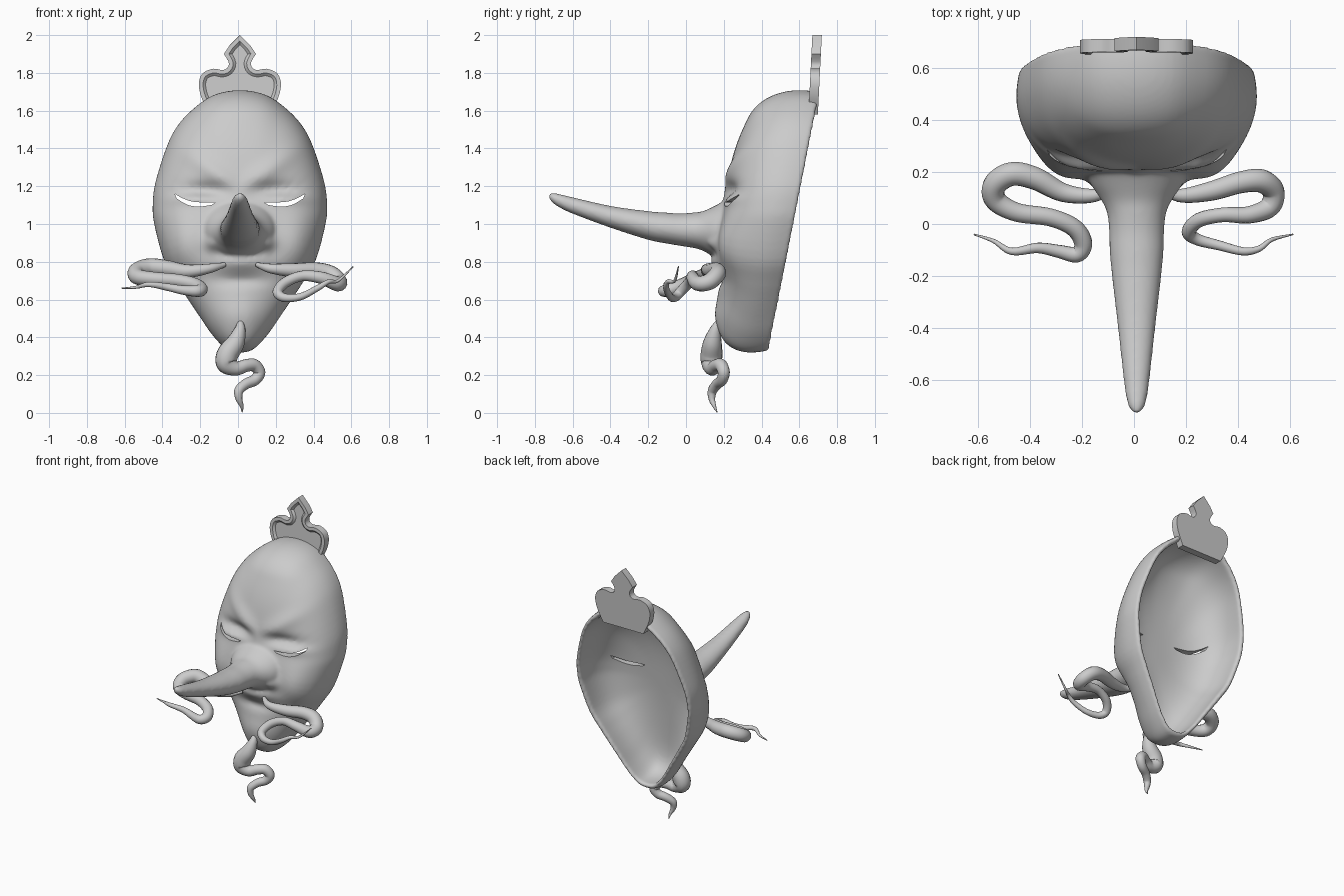
import bpy, bmesh, math

if "Cube" in bpy.data.objects:
    bpy.data.objects.remove(bpy.data.objects["Cube"])

CX, CZ = 0.01, 1.0          # middle of the face


def catmull(pts, n, closed=False):
    """Smooth interpolating path through points of any dimension."""
    out, m = [], len(pts)
    get = (lambda i: pts[i % m]) if closed else (lambda i: pts[max(0, min(m - 1, i))])
    for i in range(m if closed else m - 1):
        p0, p1, p2, p3 = (get(i + k) for k in (-1, 0, 1, 2))
        for k in range(n):
            t = k / n
            out.append([0.5 * (2 * b + (c - a) * t + (2 * a - 5 * b + 4 * c - d) * t * t
                               + (3 * b - a - 3 * c + d) * t ** 3)
                        for a, b, c, d in zip(p0, p1, p2, p3)])
    if not closed:
        out.append(list(pts[-1]))
    return out


def new_object(name, bm):
    bmesh.ops.recalc_face_normals(bm, faces=bm.faces)
    me = bpy.data.meshes.new(name)
    bm.to_mesh(me)
    bm.free()
    ob = bpy.data.objects.new(name, me)
    bpy.context.collection.objects.link(ob)
    return ob


def bridge(bm, a, b):
    n = len(a)
    for i in range(n):
        bm.faces.new((a[i], a[(i + 1) % n], b[(i + 1) % n], b[i]))


# --- face relief ---
def rim(z):
    return 0.425 + 0.197 * (z - 0.33)


DEPTH = catmull([(0.3, .41), (0.5, .35), (0.7, .335), (1.0, .36), (1.3, .395), (1.5, .42),
                 (1.6, .455), (1.72, .505)], 8)


def depth(z):
    for (a, da), (b, db) in zip(DEPTH, DEPTH[1:]):
        if z <= b:
            return da + (db - da) * max(0, z - a) / (b - a)
    return DEPTH[-1][1]


# x, z, width, height, amount
BUMPS = [(.31, .89, .13, .16, .055),    # cheek
         (0, .98, .14, .11, .06),       # nose root
         (.135, .905, .045, .045, .06),  # nostril wing
         (0, .80, .16, .05, .045),      # upper lip
         (0, .70, .13, .03, -.02),      # mouth
         (0, .52, .12, .08, .015),      # chin
         (.19, 1.18, .13, .04, -.035),  # eye socket
         (.24, 1.135, .10, .022, .025)]  # eyelid


def relief(x, z):
    u = abs(x - CX)
    s = sum(a * math.exp(-((u - bx) / w) ** 2 - ((z - bz) / h) ** 2) for bx, bz, w, h, a in BUMPS)
    line = 1.19 + 0.62 * u                       # slanting brow ridge
    s += 0.022 * math.exp(-((z - line) / 0.06) ** 2 - ((u - 0.12) / 0.15) ** 2)
    return s


# --- mask shell: outer skin, rounded rim, plain inner skin ---
half = [(.07, .33), (.145, .405), (.215, .505), (.277, .597), (.337, .688), (.407, .81), (.458, 1.0), (.466, 1.1),
        (.452, 1.22), (.392, 1.41), (.336, 1.52), (.254, 1.61), (.14, 1.688)]
loop = [(0, .314)] + half + [(0, 1.714)] + [(-x, z) for x, z in reversed(half)]
outline = catmull(loop, 4, True)
bm = bmesh.new()
WALL = .048


def ring_at(r, h, inset, inner=False, back=0):
    ring = []
    for ox, oz in outline:
        dx, dz = ox, oz - CZ
        f = r * (1 - inset / math.hypot(dx, dz))
        x, z = CX + dx * f, CZ + dz * f
        b = 0 if inner else relief(x, z) * min(1, h * 1.6)
        y = rim(z) - (depth(z) - (WALL if inner else 0)) * h - b + back
        ring.append(bm.verts.new((x, y, z)))
    return ring


def skin(inner):
    rings = []
    for k in range(1, 41):
        r = math.sin(k / 40 * math.pi / 2)
        h = max(0, 1 - r ** 2.8) ** (1 / 2.8)
        tuck = .014 * max(0, 1 - h / .35) ** 2     # wall curls in at the rim
        rings.append(ring_at(r, h, WALL if inner else tuck, inner))
    for a, b in zip(rings, rings[1:]):
        bridge(bm, a, b)
    bm.faces.new(rings[0])
    return rings[-1]


last = skin(False)
for inset, back in ((.019, .010), (.030, .014), (.040, .010)):
    ring = ring_at(1, 0, inset, back=back)
    bridge(bm, last, ring)
    last = ring
bridge(bm, last, skin(True))

# --- long nose, lofted from ellipses: y, z, half width, half height ---
sections = [(.205, .965, .20, .16), (.15, .96, .175, .135), (.09, .963, .135, .105), (.04, .967, .113, .094),
            (-.03, .97, .106, .086), (-.1, .978, .104, .082), (-.2, .992, .095, .076), (-.4, 1.038, .072, .058),
            (-.6, 1.098, .050, .044), (-.67, 1.123, .040, .036), (-.71, 1.14, .027, .025),
            (-.728, 1.15, .010, .010)]
prev = None
for y, z, w, h in catmull(sections, 4):
    ring = [bm.verts.new((CX + w * math.cos(t * math.pi / 16), y, z + h * math.sin(t * math.pi / 16)))
            for t in range(32)]
    if prev:
        bridge(bm, prev, ring)
    else:
        bm.faces.new(ring)
    prev = ring
bm.faces.new(prev)
mask = new_object("mask", bm)

# --- eye slit cutters ---
upper = [(.345, 1.16), (.30, 1.135), (.24, 1.117), (.13, 1.113)]
lower = [(.15, 1.101), (.22, 1.092), (.28, 1.103), (.335, 1.135)]
bm = bmesh.new()
for s in (-1, 1):
    shape = catmull(upper, 4) + catmull(lower, 4)
    ends = [[bm.verts.new((CX + s * x, y, z)) for x, z in shape] for y in (0.0, 0.5)]
    bridge(bm, *ends)
    for r in ends:
        bm.faces.new(r)
cutter = new_object("eye_cutter", bm)
cutter.hide_render = True

# blend the nose into the mask, then open the eyes
m = mask.modifiers.new("blend", 'REMESH')
m.mode, m.voxel_size, m.use_smooth_shade = 'VOXEL', 0.01, True
m = mask.modifiers.new("soften", 'SMOOTH')
m.factor, m.iterations = 0.5, 10
m = mask.modifiers.new("eyes", 'BOOLEAN')
m.operation, m.object, m.solver = 'DIFFERENCE', cutter, 'EXACT'
dg = bpy.context.evaluated_depsgraph_get()
final = bpy.data.meshes.new_from_object(mask.evaluated_get(dg))
mask.modifiers.clear()
mask.data = final
bpy.data.objects.remove(cutter)


# --- moustache and beard: tapered curling tubes (x, y, z, radius) ---
def tendril(name, pts):
    cu = bpy.data.curves.new(name, 'CURVE')
    cu.dimensions = '3D'
    cu.bevel_depth, cu.bevel_resolution, cu.use_fill_caps = 1.0, 5, True
    path = catmull(pts, 7)
    sp = cu.splines.new('POLY')
    sp.points.add(len(path) - 1)
    for p, (x, y, z, r) in zip(sp.points, path):
        p.co, p.radius = (x, y, z, 1), max(r, 0.002)
    bpy.context.collection.objects.link(bpy.data.objects.new(name, cu))


tendril("moustache_left", [
    (-.07, .15, .785, .012), (-.15, .11, .765, .025), (-.27, .12, .75, .036), (-.38, .175, .765, .044),
    (-.47, .192, .772, .046), (-.535, .15, .75, .045), (-.53, .09, .72, .042), (-.45, .045, .71, .037),
    (-.32, .025, .70, .035), (-.23, -.015, .68, .035), (-.195, -.075, .655, .035), (-.22, -.117, .645, .031),
    (-.29, -.105, .65, .025), (-.37, -.092, .665, .02), (-.47, -.105, .68, .014), (-.54, -.065, .665, .008),
    (-.615, -.04, .66, .003)])
tendril("moustache_right", [
    (.10, .15, .785, .012), (.17, .11, .765, .025), (.29, .125, .755, .037), (.41, .16, .755, .042),
    (.49, .165, .735, .045), (.535, .125, .695, .043), (.52, .065, .685, .04), (.44, .035, .715, .033),
    (.34, .035, .725, .028), (.25, .015, .69, .028), (.21, -.03, .64, .027), (.245, -.06, .61, .023),
    (.33, -.083, .615, .019), (.42, -.105, .66, .016), (.48, -.095, .695, .012), (.53, -.06, .70, .008),
    (.61, -.04, .775, .003)])
tendril("beard", [
    (.012, .175, .49, .012), (.01, .155, .44, .03), (-.015, .14, .37, .05), (-.055, .135, .31, .058),
    (-.06, .135, .26, .054), (-.01, .14, .235, .038), (.04, .16, .25, .034), (.085, .185, .252, .034),
    (.113, .20, .215, .032), (.09, .19, .175, .03), (.04, .165, .152, .028), (.005, .14, .118, .025),
    (.005, .137, .075, .018), (.02, .15, .035, .010), (.022, .165, .003, .002)])

# --- crest: trefoil plate with raised border and recessed front ---
lobe = [(.16, 1.58), (.19, 1.64), (.21, 1.69), (.217, 1.75), (.195, 1.80), (.14, 1.822), (.095, 1.815),
        (.068, 1.825), (.058, 1.85), (.07, 1.878)]
ch = catmull(lobe, 3) + [(.085, 1.90), (.055, 1.945)]
crest = ch + [(0, 2.0)] + [(-x, z) for x, z in reversed(ch)]
bm = bmesh.new()
front, back = ([bm.verts.new((CX + x, .648 + .05 * (z - 1.58) + t, z)) for x, z in crest] for t in (0, .05))
bridge(bm, front, back)
bm.faces.new(back)
face = bm.faces.new(front)
bmesh.ops.recalc_face_normals(bm, faces=bm.faces)
bmesh.ops.inset_region(bm, faces=[face], thickness=.022, use_even_offset=True)
bmesh.ops.inset_region(bm, faces=[face], thickness=.014, depth=-.013, use_even_offset=True)
plate = new_object("crest", bm)
m = plate.modifiers.new("bevel", 'BEVEL')
m.width, m.segments = .008, 2
bpy.context.view_layer.objects.active = plate
plate.select_set(True)
bpy.ops.object.shade_smooth_by_angle(angle=math.radians(40))
